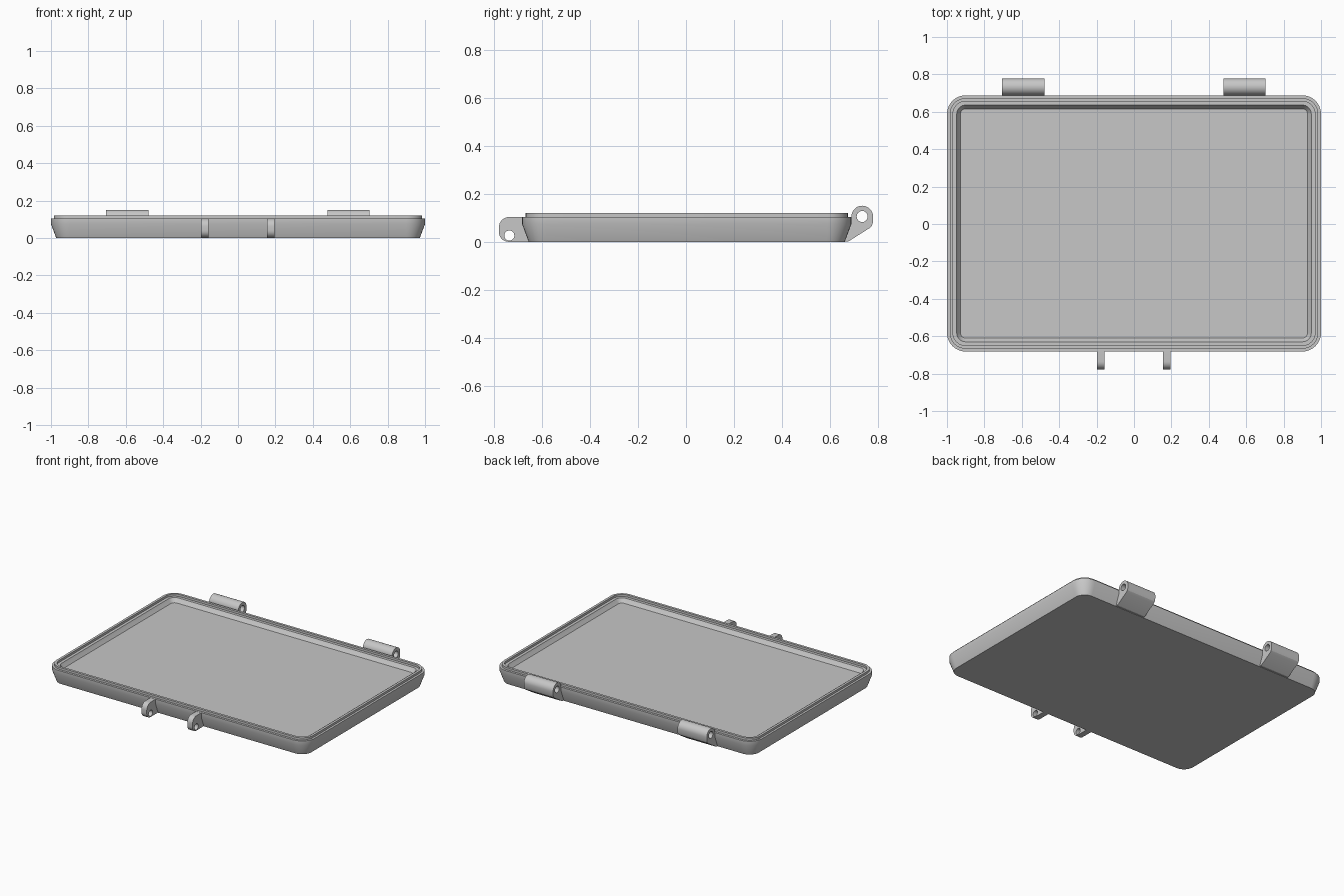
import bpy, bmesh, math
from mathutils import Matrix

if "Cube" in bpy.data.objects:
    bpy.data.objects.remove(bpy.data.objects["Cube"])

grey = bpy.data.materials.new("plain grey")
grey.diffuse_color = (0.57, 0.57, 0.57, 1)
grey.use_nodes = True
grey.node_tree.nodes["Principled BSDF"].inputs["Base Color"].default_value = grey.diffuse_color


def finish(ob):
    ob.data.materials.clear()
    ob.data.materials.append(grey)
    bpy.ops.object.select_all(action='DESELECT')
    ob.select_set(True)
    bpy.context.view_layer.objects.active = ob
    bpy.ops.object.shade_smooth_by_angle(angle=math.radians(25))


def rounded_ring(inset, steps=8):
    """Rounded rectangle outline, moved inwards by inset."""
    hx, hy, r = 1.0 - inset, 0.685 - inset, max(0.1 - inset, 0.02)
    pts = []
    for q, (sx, sy) in enumerate([(1, 1), (-1, 1), (-1, -1), (1, -1)]):
        for i in range(steps + 1):
            a = math.pi / 2 * (q + i / steps)
            pts.append((sx * (hx - r) + r * math.cos(a),
                        sy * (hy - r) + r * math.sin(a) + 0.003))
    return pts


# Tray shell: wall section as (inset, height), from the underside over the rim to the floor
section = [(0.028, 0), (0, 0.075), (0, 0.105), (0.015, 0.105), (0.015, 0.12),
           (0.032, 0.12), (0.032, 0.105), (0.052, 0.105), (0.056, 0.098), (0.072, 0.078)]
bm = bmesh.new()
rings = [[bm.verts.new((x, y, z)) for x, y in rounded_ring(d)] for d, z in section]
n = len(rings[0])
for low, high in zip(rings, rings[1:]):
    for i in range(n):
        j = (i + 1) % n
        bm.faces.new((low[i], low[j], high[j], high[i]))
bm.faces.new(rings[0][::-1])
bm.faces.new(rings[-1])
bmesh.ops.recalc_face_normals(bm, faces=bm.faces)
mesh = bpy.data.meshes.new("tray")
bm.to_mesh(mesh)
bm.free()
tray = bpy.data.objects.new("tray", mesh)
bpy.context.collection.objects.link(tray)
finish(tray)


def arc(cy, cz, r, start, end, steps):
    return [(cy + r * math.cos(math.radians(start + (end - start) * i / steps)),
             cz + r * math.sin(math.radians(start + (end - start) * i / steps)))
            for i in range(steps + 1)]


def plate(name, outline, hole, x, width):
    """Side profile in y-z with a pin hole, extruded along x."""
    cu = bpy.data.curves.new(name, 'CURVE')
    cu.dimensions, cu.fill_mode, cu.extrude = '2D', 'BOTH', width / 2
    for pts in (outline, hole):
        sp = cu.splines.new('POLY')
        sp.points.add(len(pts) - 1)
        for p, (y, z) in zip(sp.points, pts):
            p.co = (y, z, 0, 1)
        sp.use_cyclic_u = True
    ob = bpy.data.objects.new(name, cu)
    bpy.context.collection.objects.link(ob)
    bpy.ops.object.select_all(action='DESELECT')
    ob.select_set(True)
    bpy.context.view_layer.objects.active = ob
    bpy.ops.object.convert(target='MESH')
    ob = bpy.context.view_layer.objects.active
    # Stand the profile up, weld the caps and clean the normals
    turn = Matrix(((0, 0, 1, x), (1, 0, 0, 0), (0, 1, 0, 0), (0, 0, 0, 1)))
    b = bmesh.new()
    b.from_mesh(ob.data)
    bmesh.ops.transform(b, matrix=turn, verts=b.verts)
    bmesh.ops.remove_doubles(b, verts=b.verts, dist=1e-5)
    bmesh.ops.recalc_face_normals(b, faces=b.faces)
    b.to_mesh(ob.data)
    b.free()
    finish(ob)


# Hinge knuckles on the back
hinge = ([(0.645, 0.002), (0.675, 0.002), (0.762, 0.057), (0.773, 0.068), (0.777, 0.08)]
         + arc(0.733, 0.106, 0.045, 0, 180, 18)
         + [(0.686, 0.075), (0.645, 0.075)])
hinge_hole = arc(0.733, 0.106, 0.023, 0, 345, 23)
for side, x in (("left", -0.592), ("right", 0.59)):
    plate(side + "_hinge", hinge, hinge_hole, x, 0.225)

# Latch lugs on the front
lug = ([(-0.645, 0.001), (-0.645, 0.075), (-0.67, 0.104)]
       + arc(-0.736, 0.062, 0.042, 90, 180, 8)
       + arc(-0.738, 0.041, 0.040, 180, 270, 8))
lug_hole = arc(-0.735, 0.027, 0.021, 0, 345, 23)
for side, x in (("left", -0.177), ("right", 0.175)):
    plate(side + "_latch_lug", lug, lug_hole, x, 0.04)
